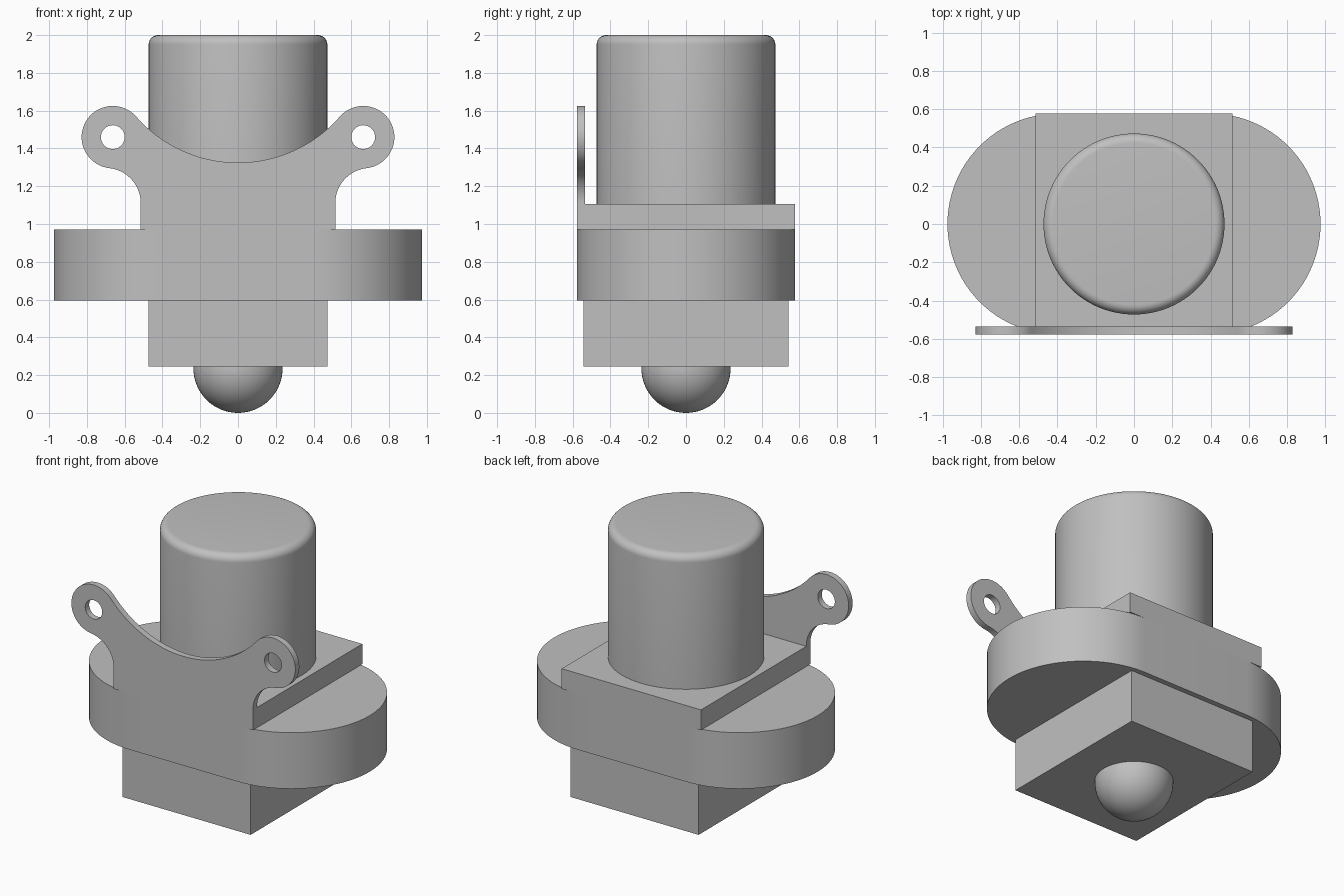
import bpy, bmesh
from math import sin, cos, atan2, hypot, pi, radians
from mathutils import Matrix

cube = bpy.data.objects.get("Cube")
if cube:
    bpy.data.objects.remove(cube, do_unlink=True)

# One plain grey for the whole body
grey = bpy.data.materials.new("plain grey")
grey.use_nodes = True
color = (0.527, 0.527, 0.527, 1)
grey.diffuse_color = color
grey.node_tree.nodes["Principled BSDF"].inputs["Base Color"].default_value = color


def finish(name, bm, smooth=True):
    bmesh.ops.recalc_face_normals(bm, faces=bm.faces)
    mesh = bpy.data.meshes.new(name)
    bm.to_mesh(mesh)
    bm.free()
    mesh.materials.clear()
    mesh.materials.append(grey)
    obj = bpy.data.objects.new(name, mesh)
    bpy.context.collection.objects.link(obj)
    if smooth:
        bpy.ops.object.select_all(action='DESELECT')
        obj.select_set(True)
        bpy.context.view_layer.objects.active = obj
        bpy.ops.object.shade_smooth_by_angle(angle=radians(30))
    return obj


def box(name, x, y0, y1, z0, z1):
    bm = bmesh.new()
    bmesh.ops.create_cube(bm, size=1)
    bmesh.ops.scale(bm, vec=(2 * x, y1 - y0, z1 - z0), verts=bm.verts)
    bmesh.ops.translate(bm, vec=(0, (y0 + y1) / 2, (z0 + z1) / 2), verts=bm.verts)
    return finish(name, bm, smooth=False)


def arc(cx, cy, r, a0, a1, n):
    return [(cx + r * cos(a0 + (a1 - a0) * i / n),
             cy + r * sin(a0 + (a1 - a0) * i / n)) for i in range(n + 1)]


# Main heights and widths
FLANGE_Z0, FLANGE_Z1, DECK_Z = 0.595, 0.97, 1.105
DEPTH, NECK = 0.577, 0.515
PLATE_BACK = -0.535

# Square foot and raised deck
box("lower_block", 0.473, -0.542, 0.542, 0.245, FLANGE_Z0)
box("upper_deck", NECK, PLATE_BACK, DEPTH, FLANGE_Z1, DECK_Z)

# Round-ended flange
cx = 0.975 - DEPTH
outline = arc(cx, 0, DEPTH, -pi / 2, pi / 2, 48) + arc(-cx, 0, DEPTH, pi / 2, 3 * pi / 2, 48)
bm = bmesh.new()
base = bm.faces.new([bm.verts.new((x, y, FLANGE_Z0)) for x, y in outline])
top = bmesh.ops.extrude_face_region(bm, geom=[base])["geom"]
bmesh.ops.translate(bm, vec=(0, 0, FLANGE_Z1 - FLANGE_Z0),
                    verts=[v for v in top if isinstance(v, bmesh.types.BMVert)])
if not base.is_valid or len(bm.faces) < len(outline) + 2:
    bm.faces.new([v for v in bm.verts if v.co.z < FLANGE_Z0 + 0.01][:len(outline)])
finish("flange", bm)

# Upright cylinder with a rounded top rim
bm = bmesh.new()
bmesh.ops.create_cone(bm, cap_ends=True, segments=96, radius1=0.473, radius2=0.473,
                      depth=2 - DECK_Z, matrix=Matrix.Translation((0, 0, (2 + DECK_Z) / 2)))
rim = [e for e in bm.edges if all(v.co.z > 1.99 for v in e.verts)]
bmesh.ops.bevel(bm, geom=rim, offset=0.05, segments=8, profile=0.5, affect='EDGES')
finish("cylinder", bm)

# Ball under the foot
bm = bmesh.new()
bmesh.ops.create_uvsphere(bm, u_segments=64, v_segments=32, radius=0.236,
                          matrix=Matrix.Translation((0, 0, 0.236)))
finish("ball", bm)

# Bracket plate: right half outline from tangent arcs, then mirrored
EAR_X, EAR_Z, EAR_R = 0.663, 1.46, 0.165
SAG_Z, SAG_R = 2.043, 0.718
FILLET_R = 0.187
fil_x, fil_z = NECK + FILLET_R, 1.11
to_fillet = atan2(fil_z - EAR_Z, fil_x - EAR_X)
to_sag = atan2(SAG_Z - EAR_Z, -EAR_X)
half = [(NECK, FLANGE_Z1)]
half += arc(fil_x, fil_z, FILLET_R, pi, to_fillet + pi, 16)
half += arc(EAR_X, EAR_Z, EAR_R, to_fillet, to_sag, 48)[1:]
half += arc(0, SAG_Z, SAG_R, to_sag - pi, -pi / 2, 24)[1:]
plate_outline = half + [(-x, z) for x, z in reversed(half[:-1])]

curve = bpy.data.curves.new("bracket_outline", 'CURVE')
curve.dimensions = '2D'
curve.fill_mode = 'BOTH'
curve.extrude = (DEPTH + PLATE_BACK) / 2
holes = [arc(side * EAR_X, EAR_Z, 0.063, 0, 2 * pi, 40)[:-1] for side in (-1, 1)]
for loop in [plate_outline] + holes:
    spline = curve.splines.new('POLY')
    spline.points.add(len(loop) - 1)
    for point, (x, z) in zip(spline.points, loop):
        point.co = (x, z, 0, 1)
    spline.use_cyclic_u = True
helper = bpy.data.objects.new("bracket_helper", curve)
bpy.context.collection.objects.link(helper)
bpy.context.view_layer.update()
solid = helper.evaluated_get(bpy.context.evaluated_depsgraph_get())
bm = bmesh.new()
bm.from_mesh(solid.to_mesh())
solid.to_mesh_clear()
bpy.data.objects.remove(helper, do_unlink=True)
bmesh.ops.remove_doubles(bm, verts=bm.verts, dist=0.0005)
bmesh.ops.transform(bm, verts=bm.verts,
                    matrix=Matrix.Translation((0, (PLATE_BACK - DEPTH) / 2, 0))
                    @ Matrix.Rotation(pi / 2, 4, 'X'))
finish("bracket_plate", bm)
